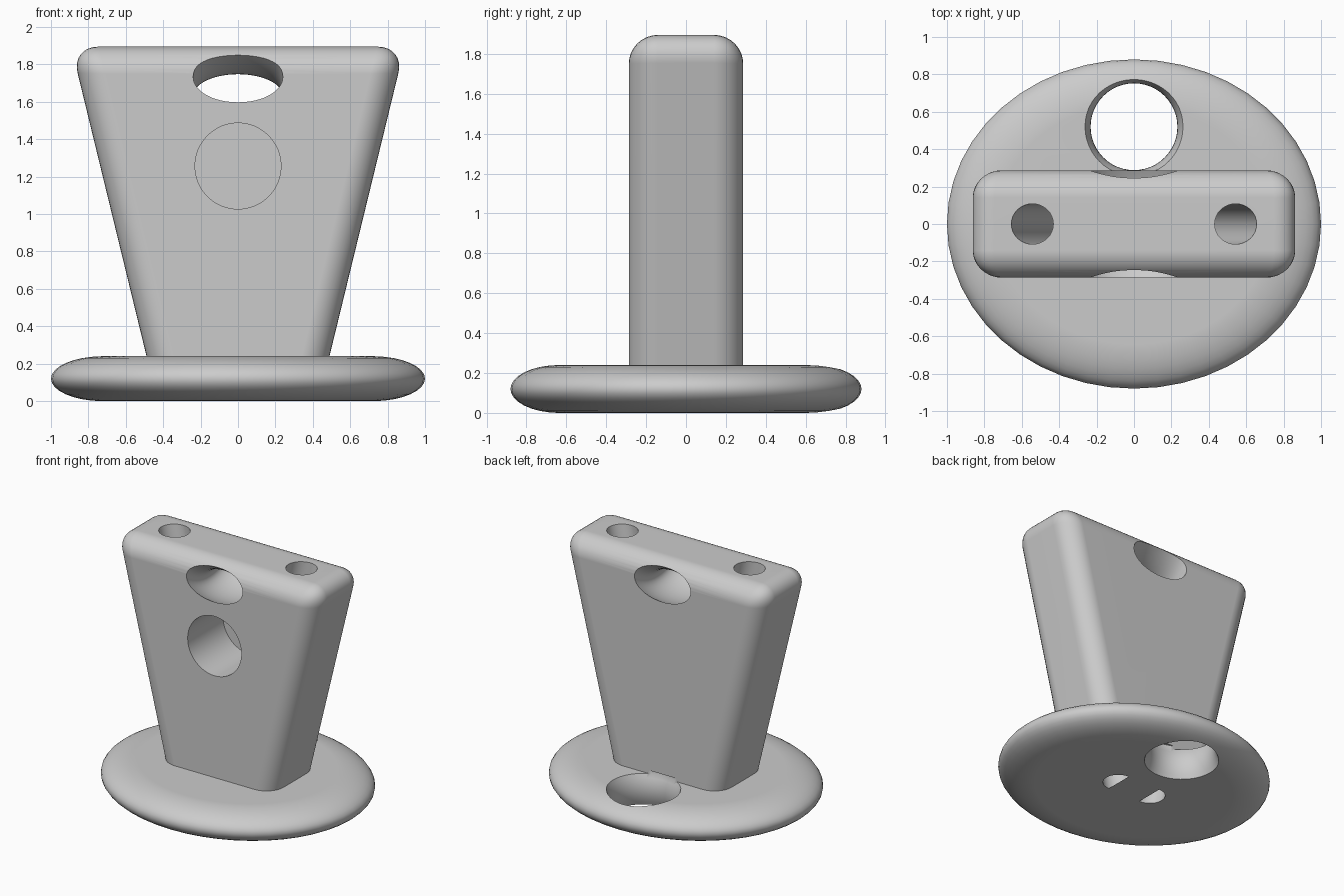
import bpy, bmesh, math
from mathutils import Vector

cube = bpy.data.objects.get("Cube")
if cube:
    bpy.data.objects.remove(cube, do_unlink=True)

X, Y, Z = Vector((1, 0, 0)), Vector((0, 1, 0)), Vector((0, 0, 1))

grey = bpy.data.materials.new("plain grey")
grey.use_nodes = True
grey.diffuse_color = (0.6, 0.6, 0.6, 1)
grey.node_tree.nodes["Principled BSDF"].inputs["Base Color"].default_value = (0.6, 0.6, 0.6, 1)


def ring(centre, u, v, n=48):
    """Ellipse of points around a centre with half axes u and v."""
    steps = [2 * math.pi * i / n for i in range(n)]
    return [Vector(centre) + u * math.cos(a) + v * math.sin(a) for a in steps]


def finish(bm, name):
    bmesh.ops.recalc_face_normals(bm, faces=bm.faces)
    mesh = bpy.data.meshes.new(name)
    bm.to_mesh(mesh)
    bm.free()
    obj = bpy.data.objects.new(name, mesh)
    bpy.context.collection.objects.link(obj)
    mesh.materials.append(grey)
    return obj


def loft(name, rings):
    """Closed solid skinned through matching rings."""
    bm = bmesh.new()
    loops = [[bm.verts.new(p) for p in r] for r in rings]
    for a, b in zip(loops, loops[1:]):
        for i in range(len(a)):
            j = (i + 1) % len(a)
            bm.faces.new((a[i], a[j], b[j], b[i]))
    bm.faces.new(loops[0])
    bm.faces.new(loops[-1])
    return finish(bm, name)


def apply(obj, mod):
    bpy.ops.object.select_all(action="DESELECT")
    bpy.context.view_layer.objects.active = obj
    obj.select_set(True)
    bpy.ops.object.modifier_apply(modifier=mod.name)


def combine(obj, other, operation):
    """Boolean with a helper, which is then removed."""
    other.hide_render = True
    mod = obj.modifiers.new(other.name, "BOOLEAN")
    mod.operation, mod.solver, mod.object = operation, "EXACT", other
    apply(obj, mod)
    bpy.data.objects.remove(other, do_unlink=True)


# Oval base with a full round edge
base_rings = []
for i in range(17):
    a = math.radians(-88 + 11 * i)
    r = 0.72 + 0.28 * math.cos(a)
    base_rings.append(ring((0, 0, 0.12 + 0.12 * math.sin(a) / math.sin(math.radians(88))),
                           X * r, Y * r * 0.88))
stand = loft("base", base_rings)

# Tapered post, rounded everywhere except at its foot
post = loft("post", [[Vector((sx * w, sy * 0.287, z))
                      for sx, sy in ((1, 1), (-1, 1), (-1, -1), (1, -1))]
                     for w, z in ((0.455, 0.1), (0.892, 1.895))])
bm = bmesh.new()
bm.from_mesh(post.data)
edges = [e for e in bm.edges if max(v.co.z for v in e.verts) > 1]
bmesh.ops.bevel(bm, geom=edges, offset=0.145, offset_type="OFFSET", segments=8,
                profile=0.5, affect="EDGES", clamp_overlap=True)
bm.to_mesh(post.data)
bm.free()
combine(stand, post, "UNION")

# Sagging oval tunnel near the top
tunnel = []
for i in range(21):
    y = -0.4 + 0.04 * i
    slope = 2.5 * y
    up = Vector((0, -slope, 1)).normalized()
    tunnel.append(ring((0, y, 1.632 + 1.25 * y * y), X * 0.24, up * 0.116))
combine(stand, loft("tunnel_cutter", tunnel), "DIFFERENCE")

# Round blind socket in the front
socket = [ring((0, y, 1.257), X * 0.23, Z * 0.23) for y in (-0.5, 0.145)]
combine(stand, loft("socket_cutter", socket), "DIFFERENCE")

# Slanted bores, one on each side, just breaking through the underside
for side in (-1, 1):
    start, end = Vector((side * 0.14, 0, 0)), Vector((side * 0.566, 0, 2))
    across = (end - start).normalized().cross(Y)
    bore = [ring(p, across * 0.11, Y * 0.108, 32) for p in (start, end)]
    combine(stand, loft("bore_cutter", bore), "DIFFERENCE")

# Hole through the back of the base, flared at both rims
flare = [(0.262, -0.03)]
for i in range(9):
    t = i / 4 - 1
    flare.append((0.232 + 0.03 * t * t, 0.12 + 0.12 * t))
flare.append((0.262, 0.265))
hole = [ring((0, 0.52, z), X * r, Y * r) for r, z in flare]
combine(stand, loft("base_hole_cutter", hole), "DIFFERENCE")

# Smooth shading with crisp hole rims
stand.name = "post_on_base"
bpy.ops.object.select_all(action="DESELECT")
bpy.context.view_layer.objects.active = stand
stand.select_set(True)
bpy.ops.object.shade_smooth_by_angle(angle=math.radians(32))
weighted = stand.modifiers.new("weighted_normals", "WEIGHTED_NORMAL")
weighted.keep_sharp = True
